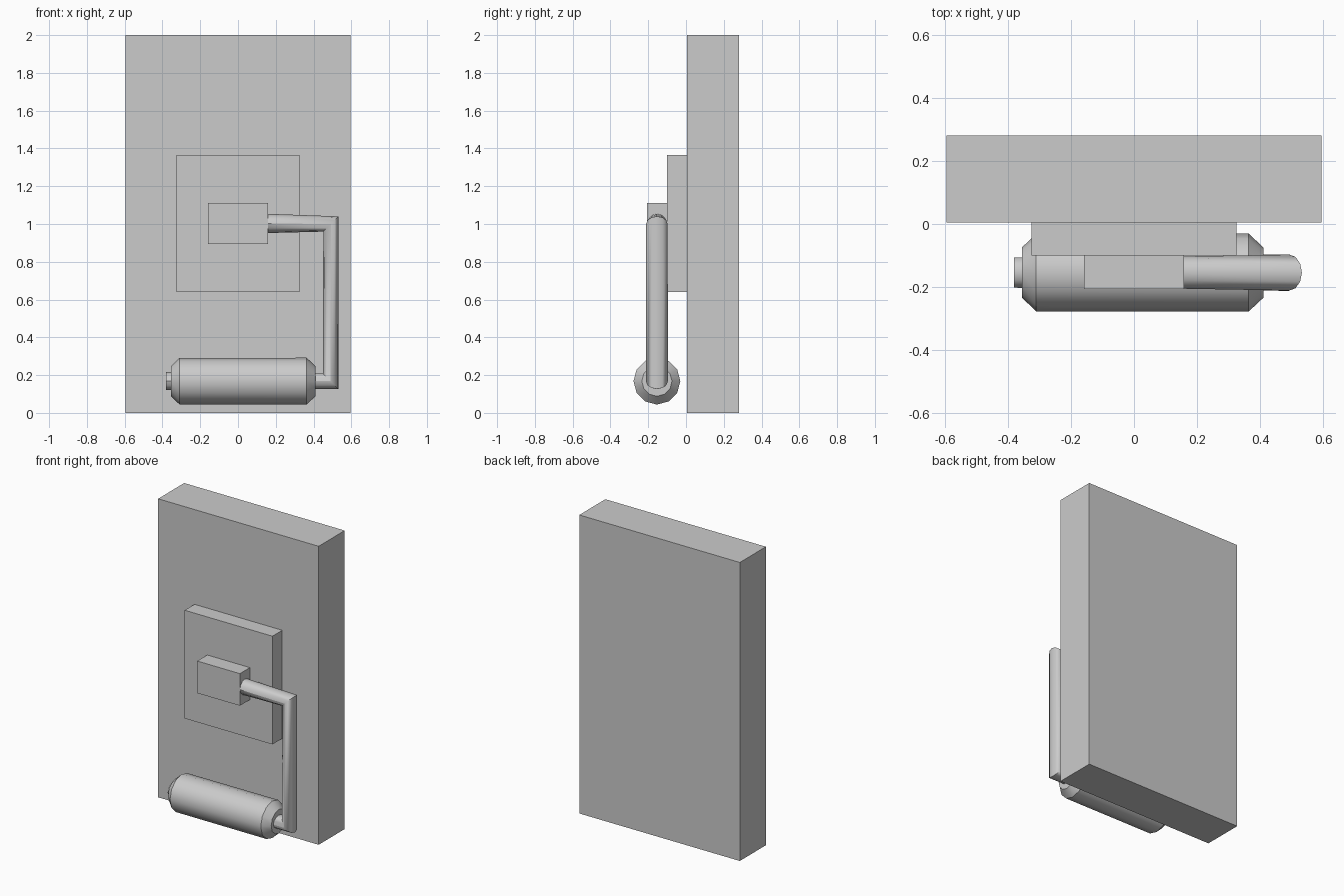
import bpy, bmesh, math
from mathutils import Vector

if "Cube" in bpy.data.objects:
    bpy.data.objects.remove(bpy.data.objects["Cube"])

SIDES = 12
AXIS_Y = -0.154   # depth of the crank and grip centreline
AXIS_Z = 0.168    # height of the grip axle


def box(name, lo, hi):
    lo, hi = Vector(lo), Vector(hi)
    bpy.ops.mesh.primitive_cube_add(size=1, location=(lo + hi) / 2)
    ob = bpy.context.object
    ob.name = name
    ob.scale = hi - lo
    bpy.ops.object.transform_apply(location=False, rotation=False, scale=True)
    return ob


def loft(name, rings, angle):
    """Skin round rings given as (x, z, radius, direction of ring 'up' in xz)."""
    bm = bmesh.new()
    loops = []
    for x, z, r, (ux, uz) in rings:
        c, u = Vector((x, AXIS_Y, z)), Vector((ux, 0, uz)).normalized()
        angs = [2 * math.pi * i / SIDES for i in range(SIDES)]
        loops.append([bm.verts.new(c + r * (Vector((0, math.cos(a), 0)) + u * math.sin(a)))
                      for a in angs])
    for a, b in zip(loops, loops[1:]):
        for i in range(SIDES):
            j = (i + 1) % SIDES
            bm.faces.new((a[i], a[j], b[j], b[i]))
    bm.faces.new(loops[0])
    bm.faces.new(loops[-1])
    bmesh.ops.recalc_face_normals(bm, faces=bm.faces)
    me = bpy.data.meshes.new(name)
    bm.to_mesh(me)
    bm.free()
    ob = bpy.data.objects.new(name, me)
    bpy.context.collection.objects.link(ob)
    bpy.ops.object.select_all(action='DESELECT')
    bpy.context.view_layer.objects.active = ob
    ob.select_set(True)
    bpy.ops.object.shade_smooth_by_angle(angle=math.radians(angle))
    return ob


# Back panel, mounting plate and hub block
box("back_panel", (-0.595, 0.004, 0), (0.595, 0.28, 2))
box("mounting_plate", (-0.325, -0.1, 0.64), (0.325, 0.004, 1.365))
box("hub_block", (-0.158, -0.206, 0.895), (0.158, -0.1, 1.11))

# Mitred crank tube: out of the hub, down, then back through the grip
loft("crank_arm", [
    (0.15, 1.003, 0.051, (0, 1)),
    (0.492, 1.0, 0.057, (1, 1)),
    (0.490, AXIS_Z, 0.058, (1, -1)),
    (-0.38, AXIS_Z, 0.048, (0, -1)),
], 35)

# Grip with chamfered ends
loft("grip", [(x, AXIS_Z, r, (0, 1)) for x, r in
              ((-0.355, 0.08), (-0.31, 0.123), (0.363, 0.124), (0.41, 0.08))], 35)
